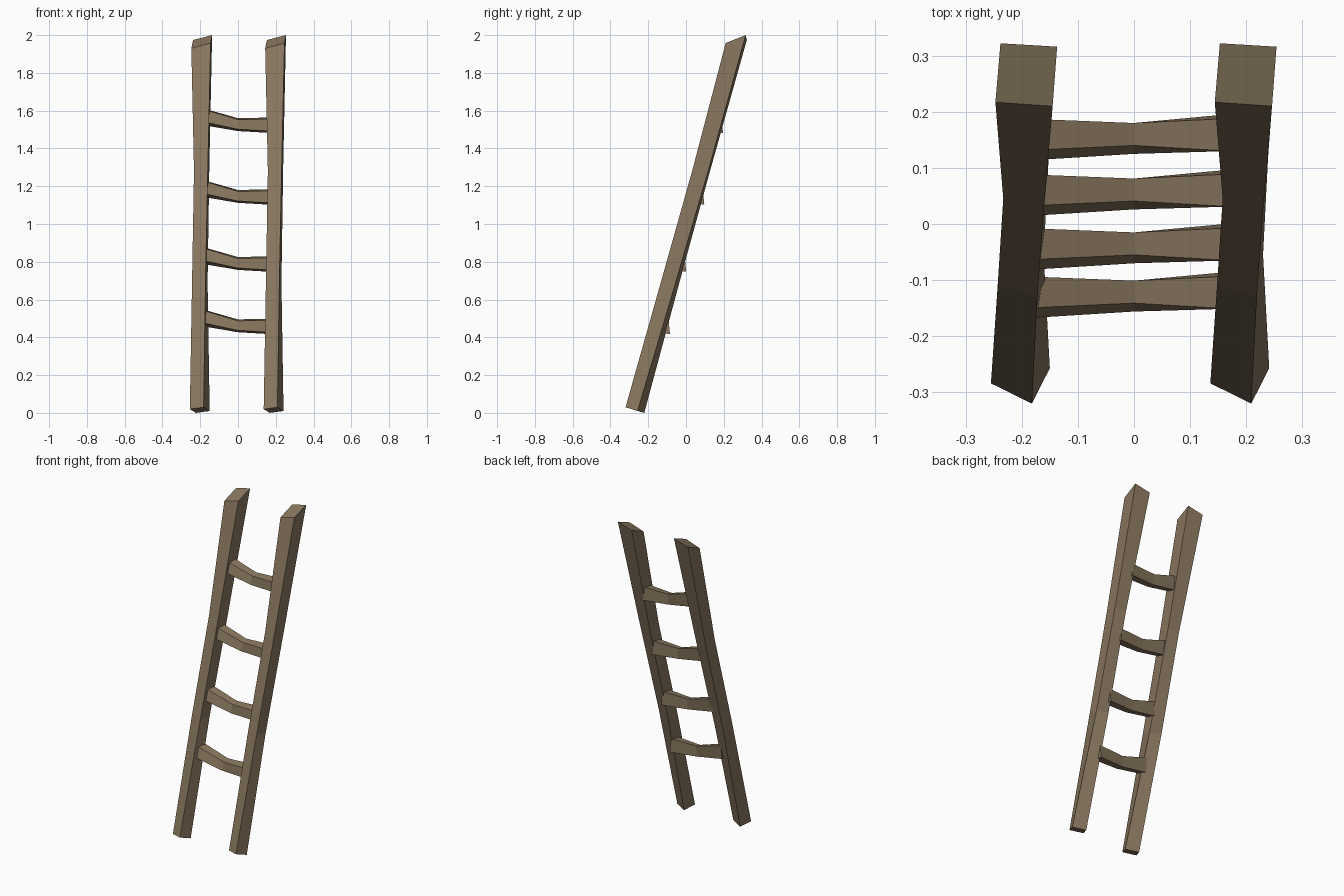
import bpy, bmesh
from mathutils import Vector

if "Cube" in bpy.data.objects:
    bpy.data.objects.remove(bpy.data.objects["Cube"])

wood = bpy.data.materials.new("weathered wood")
wood.diffuse_color = (0.25, 0.185, 0.115, 1)
wood.use_nodes = True
wood.node_tree.nodes["Principled BSDF"].inputs["Base Color"].default_value = wood.diffuse_color


def loft(name, rings, offset):
    """Skin four-cornered rings into a closed, flat-shaded beam."""
    bm = bmesh.new()
    loops = [[bm.verts.new(Vector(p) + Vector(offset)) for p in r] for r in rings]
    for a, b in zip(loops, loops[1:]):
        for i in range(4):
            j = (i + 1) % 4
            bm.faces.new((a[i], a[j], b[j], b[i]))
    bm.faces.new(loops[0])
    bm.faces.new(loops[-1])
    bmesh.ops.recalc_face_normals(bm, faces=bm.faces)
    me = bpy.data.meshes.new(name)
    bm.to_mesh(me)
    bm.free()
    me.materials.append(wood)
    ob = bpy.data.objects.new(name, me)
    bpy.context.collection.objects.link(ob)


# leaning, slightly twisted rail: corners front left, front right, back right, back left
rail = [
    [(-.255, -.284, .02), (-.182, -.32, .03), (-.15, -.257, .01), (-.223, -.221, 0)],
    [(-.243, -.11, .71), (-.172, -.128, .71), (-.161, -.055, .69), (-.232, -.035, .69)],
    [(-.233, .045, 1.28), (-.160, .035, 1.29), (-.152, .120, 1.29), (-.225, .127, 1.28)],
    [(-.247, .217, 1.93), (-.145, .21, 1.958), (-.137, .316, 2.0), (-.238, .322, 1.974)],
]
for name, dx in (("left_rail", 0), ("right_rail", .391)):
    loft(name, rail, (dx, 0, 0))

# sagging rung: corners front bottom, front top, back top, back bottom
rung = [
    [(-.176, .114, 1.54), (-.176, .132, 1.605), (-.176, .187, 1.61), (-.176, .172, 1.522)],
    [(0, .125, 1.502), (0, .140, 1.552), (0, .180, 1.56), (0, .176, 1.492)],
    [(.172, .134, 1.492), (.172, .130, 1.556), (.172, .188, 1.564), (.172, .196, 1.482)],
]
for i, (dy, dz) in enumerate([(0, 0), (-.099, -.38), (-.195, -.735), (-.281, -1.065)]):
    loft(f"rung_{i + 1}", rung, (0, dy, dz))
